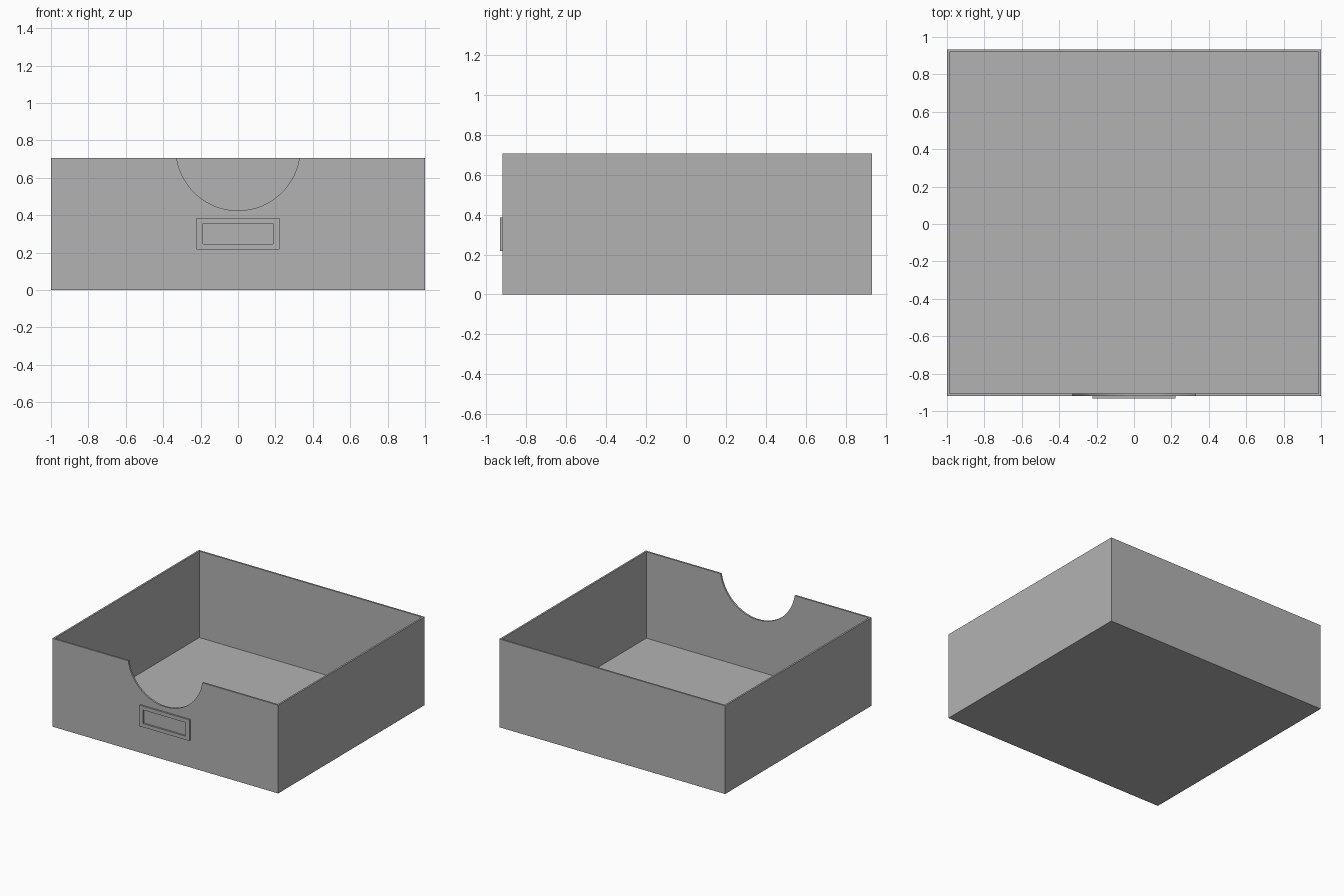
import bpy, bmesh, math
from mathutils import Matrix, Vector

if "Cube" in bpy.data.objects:
    bpy.data.objects.remove(bpy.data.objects["Cube"], do_unlink=True)

# Single flat grey
grey = bpy.data.materials.new("plain grey")
grey.use_nodes = True
colour = (0.45, 0.45, 0.45, 1)
grey.diffuse_color = colour
grey.node_tree.nodes["Principled BSDF"].inputs["Base Color"].default_value = colour

FRONT, BACK, HEIGHT, WALL = -0.92, 0.933, 0.706, 0.014


def add_object(name, bm):
    mesh = bpy.data.meshes.new(name)
    bm.to_mesh(mesh)
    bm.free()
    mesh.materials.append(grey)
    obj = bpy.data.objects.new(name, mesh)
    bpy.context.scene.collection.objects.link(obj)
    return obj


def box(name, low, high):
    low, high = Vector(low), Vector(high)
    bm = bmesh.new()
    bmesh.ops.create_cube(bm, size=1, matrix=Matrix.Translation((low + high) / 2)
                          @ Matrix.Diagonal((high - low).to_4d()))
    return add_object(name, bm)


def cut(obj, cutter):
    cutter.hide_render = True
    cutter.hide_viewport = True
    cutter.display_type = 'WIRE'
    mod = obj.modifiers.new("cut", 'BOOLEAN')
    mod.operation = 'DIFFERENCE'
    mod.solver = 'EXACT'
    mod.object = cutter


# Open tray: a block hollowed from above
tray = box("drawer_tray", (-1, FRONT, 0), (1, BACK, HEIGHT))
cut(tray, box("hollow_cutter", (WALL - 1, FRONT + WALL, WALL),
              (1 - WALL, BACK - WALL, HEIGHT + 0.2)))

# Round hand notch in the front wall
bm = bmesh.new()
bmesh.ops.create_cone(bm, cap_ends=True, segments=96, radius1=0.332, radius2=0.332, depth=0.2,
                      matrix=Matrix.Translation((0, FRONT, 0.757)) @ Matrix.Rotation(math.pi / 2, 4, 'X'))
cut(tray, add_object("notch_cutter", bm))

# Raised label frame with an open window
frame = box("label_frame", (-0.222, -0.933, 0.217), (0.222, FRONT, 0.385))
cut(frame, box("window_cutter", (-0.187, -1, 0.246), (0.187, -0.8, 0.355)))

# Smooth the notch while keeping the box edges sharp
bpy.ops.object.select_all(action='DESELECT')
tray.select_set(True)
bpy.context.view_layer.objects.active = tray
bpy.ops.object.shade_smooth_by_angle(angle=math.radians(30))
